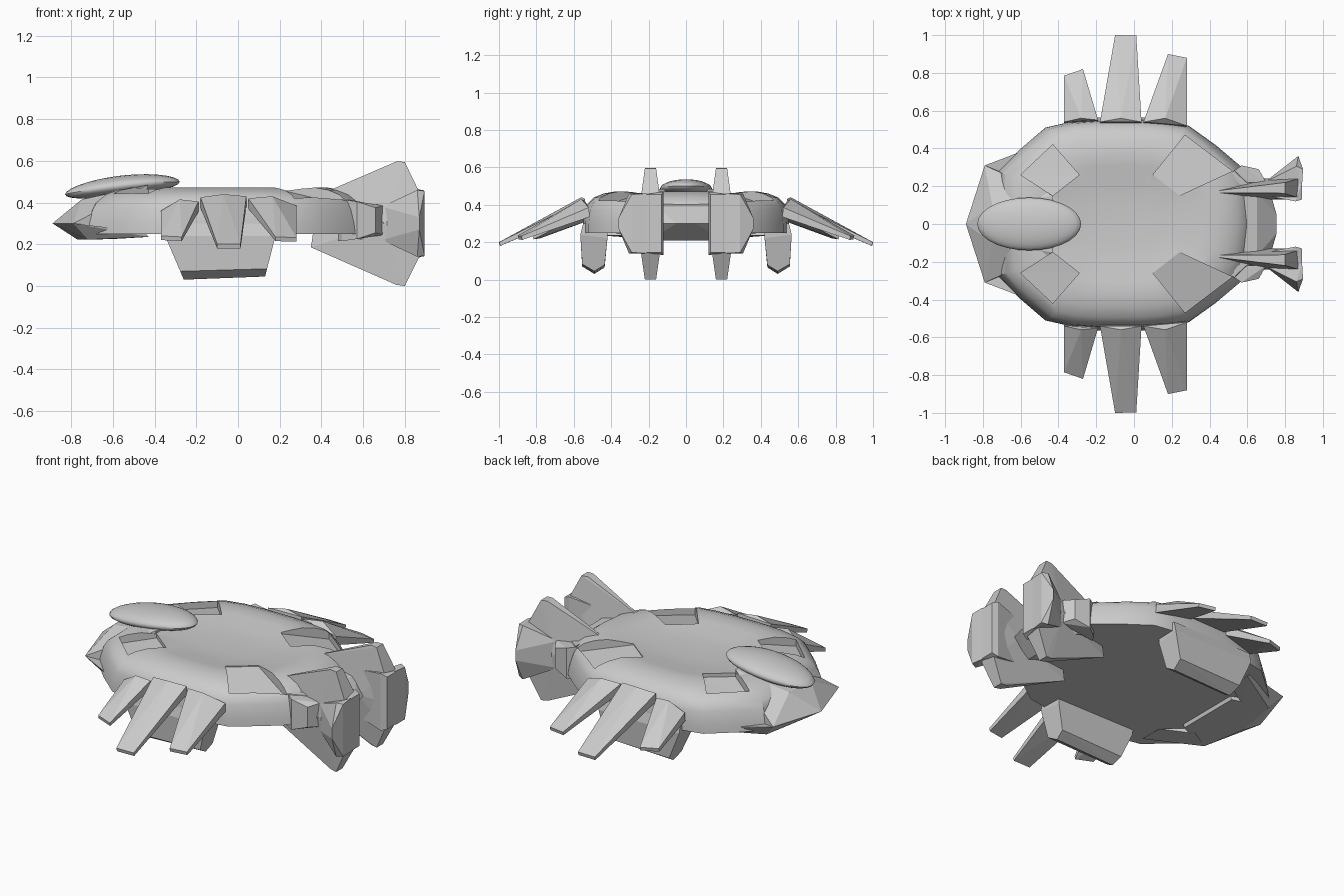
import bpy, bmesh, math
from mathutils import Vector

if "Cube" in bpy.data.objects:
    bpy.data.objects.remove(bpy.data.objects["Cube"])


def finish(name, bm, smooth=None):
    bmesh.ops.recalc_face_normals(bm, faces=bm.faces)
    me = bpy.data.meshes.new(name)
    bm.to_mesh(me)
    bm.free()
    ob = bpy.data.objects.new(name, me)
    bpy.context.collection.objects.link(ob)
    if smooth:
        bpy.ops.object.select_all(action='DESELECT')
        bpy.context.view_layer.objects.active = ob
        ob.select_set(True)
        bpy.ops.object.shade_smooth_by_angle(angle=math.radians(smooth))
    return ob


def hull(name, pts, sym=False):
    """Convex faceted solid; sym adds the points mirrored in y."""
    bm = bmesh.new()
    pts = list(pts) + ([(x, -y, z) for x, y, z in pts] if sym else [])
    for p in pts:
        bm.verts.new(p)
    bmesh.ops.remove_doubles(bm, verts=bm.verts, dist=1e-4)
    res = bmesh.ops.convex_hull(bm, input=bm.verts)
    junk = {v for v in res['geom_interior'] + res['geom_unused'] if isinstance(v, bmesh.types.BMVert)}
    bmesh.ops.delete(bm, geom=list(junk), context='VERTS')
    bmesh.ops.dissolve_limit(bm, angle_limit=0.02, verts=bm.verts, edges=bm.edges)
    return finish(name, bm)


def pair(name, pts):
    pts = list(pts)
    for side, s in (("right", -1), ("left", 1)):
        hull(f"{name}_{side}", [(x, s * y, z) for x, y, z in pts])


# Saucer body: scaled copies of one outline, lofted up over the rim
half = [(-.74, 0), (-.73, .27), (-.61, .39), (-.47, .51), (-.34, .54), (-.2, .55), (.03, .55),
        (.16, .54), (.29, .52), (.43, .42), (.56, .31), (.63, .2), (.65, 0)]
outline = half + [(x, -y) for x, y in half[-2:0:-1]]
rings = [(1, 1, .25), (.985, 1, .3), (.95, .985, .37), (.92, .96, .405), (.86, .9, .438),
         (.78, .8, .46), (.68, .68, .472), (.58, .56, .466), (.4, .38, .45), (.2, .2, .442)]
bm = bmesh.new()
loops = [[bm.verts.new((-.04 + (x + .04) * sx, y * sy, z)) for x, y in outline] for sx, sy, z in rings]
n = len(outline)
for a, b in zip(loops, loops[1:]):
    for i in range(n):
        bm.faces.new((a[i], a[(i + 1) % n], b[(i + 1) % n], b[i]))
bm.faces.new(loops[0])
bm.faces.new(loops[-1])
body = finish("saucer_body", bm, 35)

# Four sunken diamond panels
front_panel = [(-.60, .26, .405), (-.43, .42, .405), (-.29, .26, .442), (-.43, .15, .442)]
rear_panel = [(.10, .26, .452), (.24, .15, .452), (.52, .28, .385), (.27, .47, .385)]
for name, panel in (("front", front_panel), ("rear", rear_panel)):
    for s in (1, -1):
        floor = [(x, s * y, z) for x, y, z in panel]
        cut = hull(f"{name}_panel_cutter", floor + [(x, y, .7) for x, y, z in floor])
        cut.hide_render = True
        cut.hide_set(True)
        mod = body.modifiers.new("panel", 'BOOLEAN')
        mod.operation = 'DIFFERENCE'
        mod.solver = 'EXACT'
        mod.object = cut

# Wedge nose with two underside arms
hull("nose_wedge", [(-.89, 0, .3), (-.79, .31, .3), (-.77, 0, .222), (-.72, .27, .222),
                    (-.52, .2, .23), (-.75, .1, .415), (-.43, .15, .485)], True)
pair("nose_arm", [(-.79, .31, .3), (-.72, .27, .222), (-.6, .2, .225), (-.43, .3, .235),
                  (-.43, .44, .235), (-.45, .44, .26), (-.6, .2, .26)])

# Cockpit pod: flattened sphere with a sharp waist
bm = bmesh.new()
bmesh.ops.create_uvsphere(bm, u_segments=28, v_segments=14, radius=1)
for v in bm.verts:
    x, y, z = v.co
    v.co = (-.555 + .275 * x, .14 * y, .482 + .03 * x + z * (.048 if z > 0 else .05) - .012 * x * x)
finish("cockpit_pod", bm, 40)

# Rear tail wedge
hull("tail_wedge", [(.53, .28, .415), (.65, .17, .39), (.755, .05, .3), (.70, .24, .3), (.62, .2, .21),
                    (.5, .25, .25)], True)

# Three drooping feather blades per side: root y/z, tip y/z
blades = {
    "front_blade": [(-.37, .54, .36), (-.19, .55, .405), (-.27, .82, .235), (-.37, .785, .24)],
    "middle_blade": [(-.18, .54, .425), (.04, .54, .43), (.012, .998, .2), (-.10, 1.0, .2)],
    "rear_blade": [(.05, .54, .42), (.28, .52, .385), (.28, .88, .232), (.18, .90, .235)],
}
for name, quad in blades.items():
    low = [(x, y - .005, z - (.05 if i < 2 else .02)) for i, (x, y, z) in enumerate(quad)]
    mid = [((quad[0][0] + quad[1][0]) / 2, .56, max(quad[0][2], quad[1][2]) + .01)]
    pair(name, quad + low + mid)

# Underslung pods, tapered along x toward the bottom
pod = [(.42, .30), (.42, .22), (.435, .065), (.49, .03), (.555, .07), (.565, .24), (.55, .30)]
pts = []
for y, z in pod:
    t = min(1, max(0, (z - .03) / .21))
    pts += [(-.26 - .09 * t, y, z), (.13 + .05 * t, y, z + .015 * (1 - t))]
pair("underside_pod", pts)

# Tall tail fins: thin at the front, thick at the back
pair("upper_tail_fin", [(.35, .165, .42), (.37, .165, .28), (.76, .165, .597), (.76, .215, .597),
                        (.80, .16, .595), (.80, .22, .595), (.87, .14, .45), (.87, .24, .45),
                        (.70, .13, .3), (.70, .24, .3), (.85, .13, .3), (.85, .24, .3)])
pair("lower_tail_fin", [(.35, .165, .185), (.37, .165, .32), (.76, .165, .005), (.76, .215, .005),
                        (.80, .16, .0), (.80, .22, .0), (.87, .14, .14), (.87, .24, .14),
                        (.70, .13, .3), (.70, .24, .3), (.85, .13, .3), (.85, .24, .3)])

# Rear end block and flared outer cheek on each fin
pair("fin_end_block", [(x, y, z) for x, y, dz in ((.70, .15, .14), (.855, .12, .17), (.89, .13, .155),
                                                  (.89, .22, .155), (.72, .22, .14))
                       for z in (.3 - dz, .3 + dz)])
pair("fin_cheek", [(x, y, z) for x, y, dz in ((.69, .22, .08), (.89, .21, .16), (.895, .29, .155),
                                              (.86, .305, .16), (.87, .36, .03))
                   for z in (.3 - dz, .3 + dz)])

# Brackets joining the fins to the body
pair("fin_bracket", [(x, y, z) for x, y, dz in ((.48, .22, .1), (.50, .26, .1), (.57, .31, .09),
                                                (.66, .29, .06), (.70, .22, .07))
                     for z in (.315 - dz, .315 + dz)])
